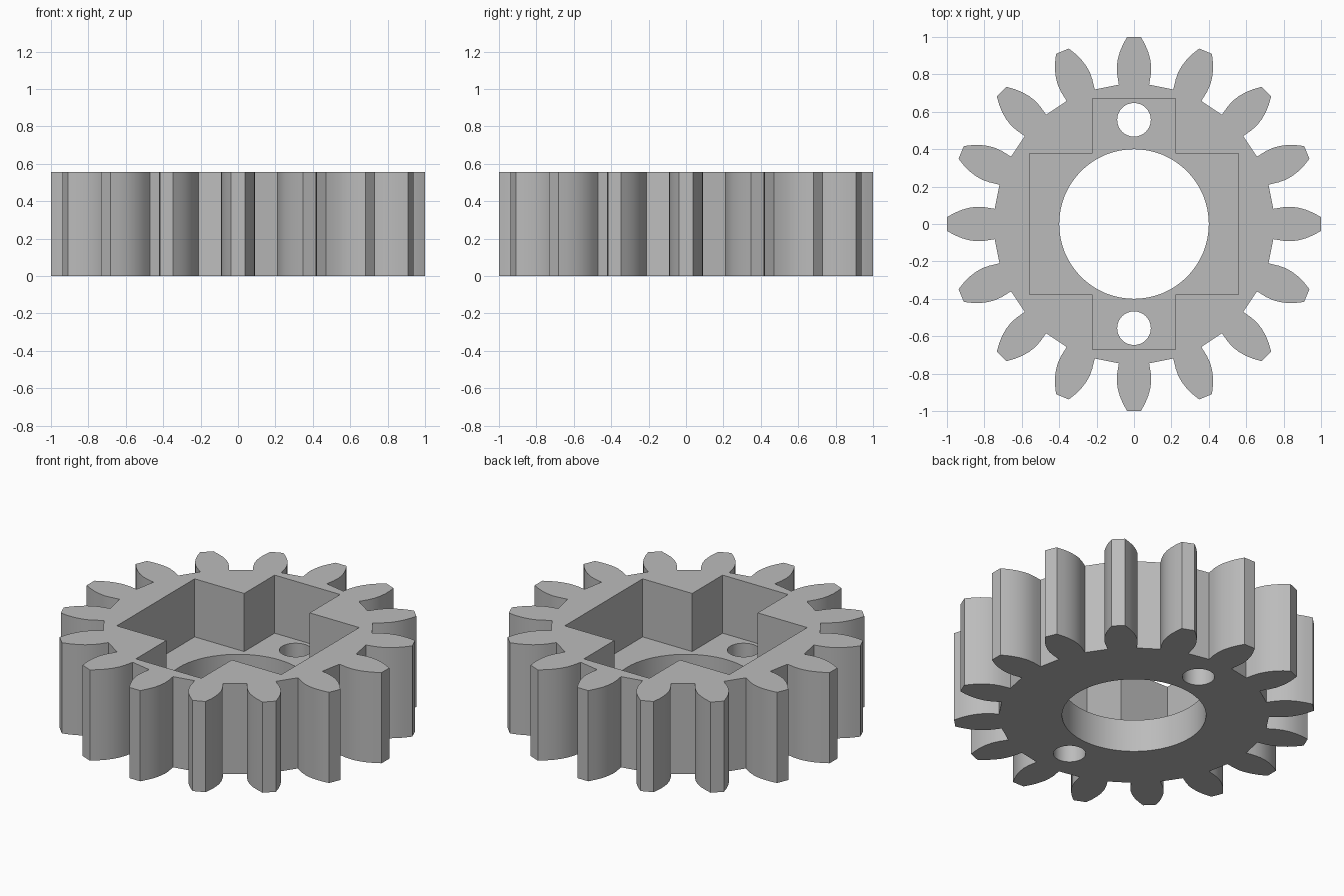
import bpy, bmesh
from math import sin, cos, pi, radians

if "Cube" in bpy.data.objects:
    bpy.data.objects.remove(bpy.data.objects["Cube"])

HEIGHT, FLOOR, TEETH = 0.556, 0.2, 16


def prism(name, outline, z0, z1):
    """Extrude a closed 2D outline between two heights."""
    bm = bmesh.new()
    base = bm.faces.new([bm.verts.new((x, y, z0)) for x, y in outline])
    top = bmesh.ops.extrude_face_region(bm, geom=[base], use_keep_orig=True)
    verts = [g for g in top["geom"] if isinstance(g, bmesh.types.BMVert)]
    bmesh.ops.translate(bm, vec=(0, 0, z1 - z0), verts=verts)
    bmesh.ops.recalc_face_normals(bm, faces=bm.faces)
    mesh = bpy.data.meshes.new(name)
    bm.to_mesh(mesh)
    bm.free()
    obj = bpy.data.objects.new(name, mesh)
    bpy.context.collection.objects.link(obj)
    return obj


def circle(cy, r, n):
    return [(r * cos(2 * pi * i / n), cy + r * sin(2 * pi * i / n)) for i in range(n)]


# Toothed blank: one flank (radius, half width), mirrored and repeated
flank = [(0.745, 0.081), (0.77, 0.085), (0.80, 0.09), (0.84, 0.092),
         (0.88, 0.087), (0.92, 0.076), (0.96, 0.059), (1.0, 0.037)]
tooth = [(r, -w) for r, w in flank] + flank[::-1]
outline = []
for i in range(TEETH):
    a = 2 * pi * i / TEETH
    outline += [(x * cos(a) - y * sin(a), x * sin(a) + y * cos(a)) for x, y in tooth]
gear = prism("gear", outline, 0, HEIGHT)

# Cross-shaped pocket, centre bore and two screw holes
wide, deep, arm, reach = 0.558, 0.377, 0.222, 0.672
quarter = [(wide, deep), (arm, deep), (arm, reach)]
half = quarter + [(-x, y) for x, y in quarter[::-1]]
cross = half + [(-x, -y) for x, y in half]
cutters = [prism("pocket_cutter", cross, FLOOR, 1),
           prism("bore_cutter", circle(0, 0.4, 64), -1, 2)]
for cy in (-0.557, 0.557):
    cutters.append(prism("screw_hole_cutter", circle(cy, 0.09, 32), -1, 2))

bpy.ops.object.select_all(action="DESELECT")
bpy.context.view_layer.objects.active = gear
gear.select_set(True)
for cutter in cutters:
    cutter.hide_render = True
    mod = gear.modifiers.new("cut", "BOOLEAN")
    mod.operation, mod.solver, mod.object = "DIFFERENCE", "EXACT", cutter
    bpy.ops.object.modifier_apply(modifier=mod.name)
    bpy.data.objects.remove(cutter)

# Single grey material
grey = bpy.data.materials.new("plain_grey")
grey.use_nodes = True
colour = (0.5, 0.5, 0.5, 1)
grey.diffuse_color = colour
grey.node_tree.nodes["Principled BSDF"].inputs["Base Color"].default_value = colour
gear.data.materials.clear()
gear.data.materials.append(grey)

bpy.ops.object.shade_smooth_by_angle(angle=radians(30))
